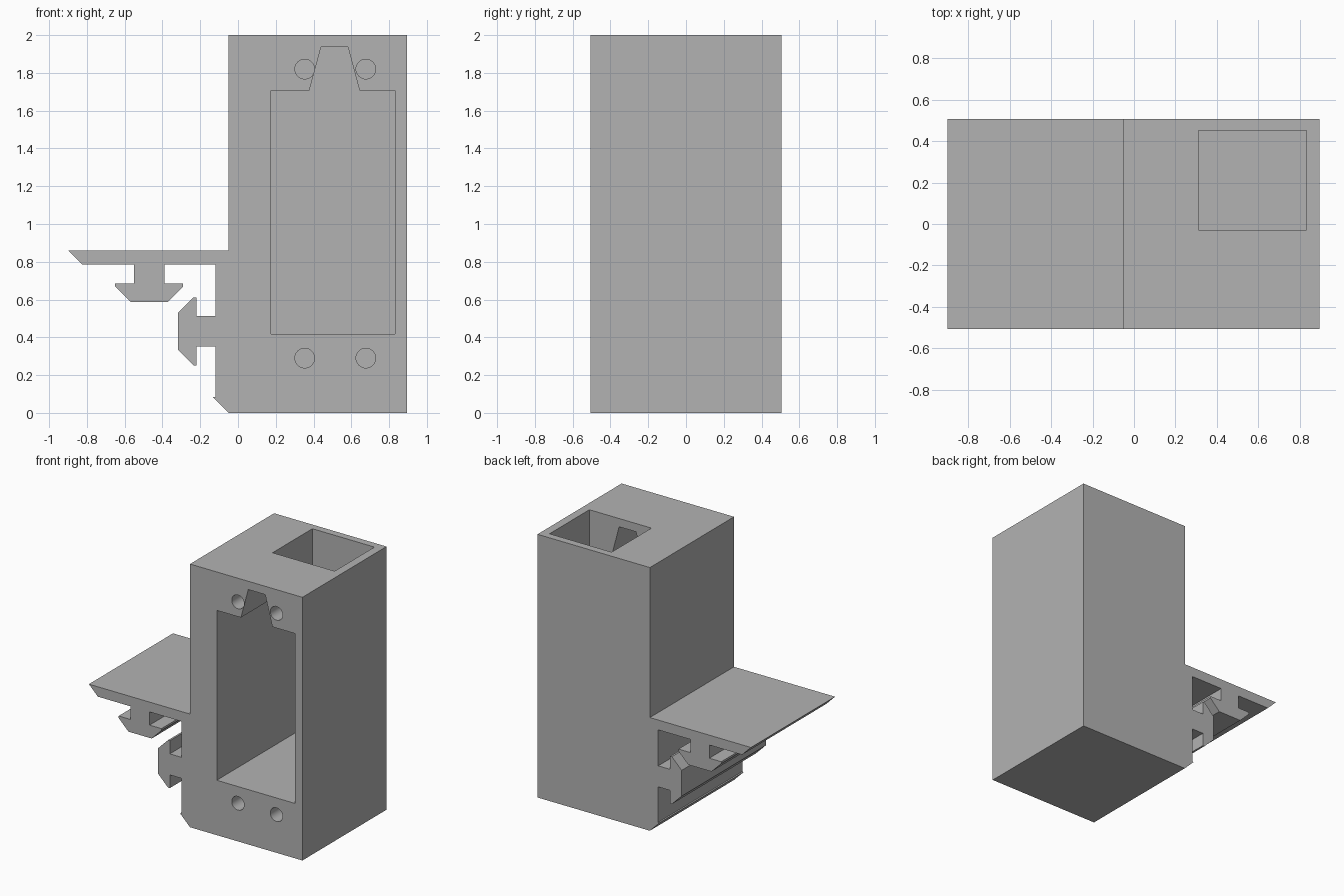
import bpy
import bmesh
import math
from mathutils import Vector, Matrix

cube = bpy.data.objects.get("Cube")
if cube:
    bpy.data.objects.remove(cube, do_unlink=True)

FRONT, BACK = -0.505, 0.505

grey = bpy.data.materials.new("plain grey")
grey.use_nodes = True
colour = (0.45, 0.45, 0.45, 1)
grey.diffuse_color = colour
grey.node_tree.nodes["Principled BSDF"].inputs["Base Color"].default_value = colour


def link(name, bm):
    bmesh.ops.recalc_face_normals(bm, faces=bm.faces)
    mesh = bpy.data.meshes.new(name)
    bm.to_mesh(mesh)
    bm.free()
    mesh.materials.append(grey)
    ob = bpy.data.objects.new(name, mesh)
    bpy.context.collection.objects.link(ob)
    return ob


def extrude_outline(name, points, y0, y1):
    """Extrude an x-z outline from y0 to y1."""
    bm = bmesh.new()
    face = bm.faces.new([bm.verts.new((x, y0, z)) for x, z in points])
    ext = bmesh.ops.extrude_face_region(bm, geom=[face])
    verts = [v for v in ext["geom"] if isinstance(v, bmesh.types.BMVert)]
    bmesh.ops.translate(bm, verts=verts, vec=(0, y1 - y0, 0))
    return link(name, bm)


def tee_rail(base, along, out):
    """Outline of a T-slot rail with chamfered head, walked in direction along."""
    half = [(0.08, 0), (0.08, 0.1), (0.18, 0.1), (0.18, 0.115), (0.098, 0.197)]
    steps = [(-u, v) for u, v in half] + half[::-1]
    base, along, out = Vector(base), Vector(along), Vector(out)
    return [tuple(base + along * u + out * v) for u, v in steps]


# Housing with side plate and two rails, one outline
outline = [(-0.05, 2), (0.895, 2), (0.895, 0), (-0.05, 0), (-0.133, 0.083), (-0.12, 0.083)]
outline += tee_rail((-0.12, 0.432), (0, 1), (-1, 0))
outline += [(-0.12, 0.785)]
outline += tee_rail((-0.47, 0.785), (-1, 0), (0, -1))
outline += [(-0.825, 0.785), (-0.9, 0.86), (-0.05, 0.86)]
housing = extrude_outline("housing", outline, FRONT, BACK)

# Front pocket with a tapered notch in its roof
pocket = extrude_outline("pocket_cutter", [
    (0.175, 0.417), (0.832, 0.417), (0.832, 1.708), (0.643, 1.708),
    (0.582, 1.937), (0.44, 1.937), (0.378, 1.708), (0.175, 1.708)],
    FRONT - 0.1, 0.45)

# Rectangular opening from the top into the pocket
opening = extrude_outline("top_opening_cutter", [
    (0.31, 1.2), (0.832, 1.2), (0.832, 2.1), (0.31, 2.1)], -0.028, 0.45)

# Four blind screw holes
bm = bmesh.new()
for x in (0.353, 0.677):
    for z in (0.29, 1.82):
        spot = Matrix.Translation((x, FRONT, z)) @ Matrix.Rotation(math.pi / 2, 4, "X")
        bmesh.ops.create_cone(bm, cap_ends=True, segments=32, radius1=0.052,
                              radius2=0.052, depth=0.6, matrix=spot)
holes = link("screw_hole_cutter", bm)

bpy.context.view_layer.objects.active = housing
housing.select_set(True)
for cutter in (pocket, opening, holes):
    cutter.hide_render = True
    mod = housing.modifiers.new(cutter.name, "BOOLEAN")
    mod.operation = "DIFFERENCE"
    mod.solver = "EXACT"
    mod.object = cutter
    bpy.ops.object.modifier_apply(modifier=mod.name)
    bpy.data.objects.remove(cutter, do_unlink=True)

bpy.ops.object.shade_smooth_by_angle(angle=math.radians(30))
